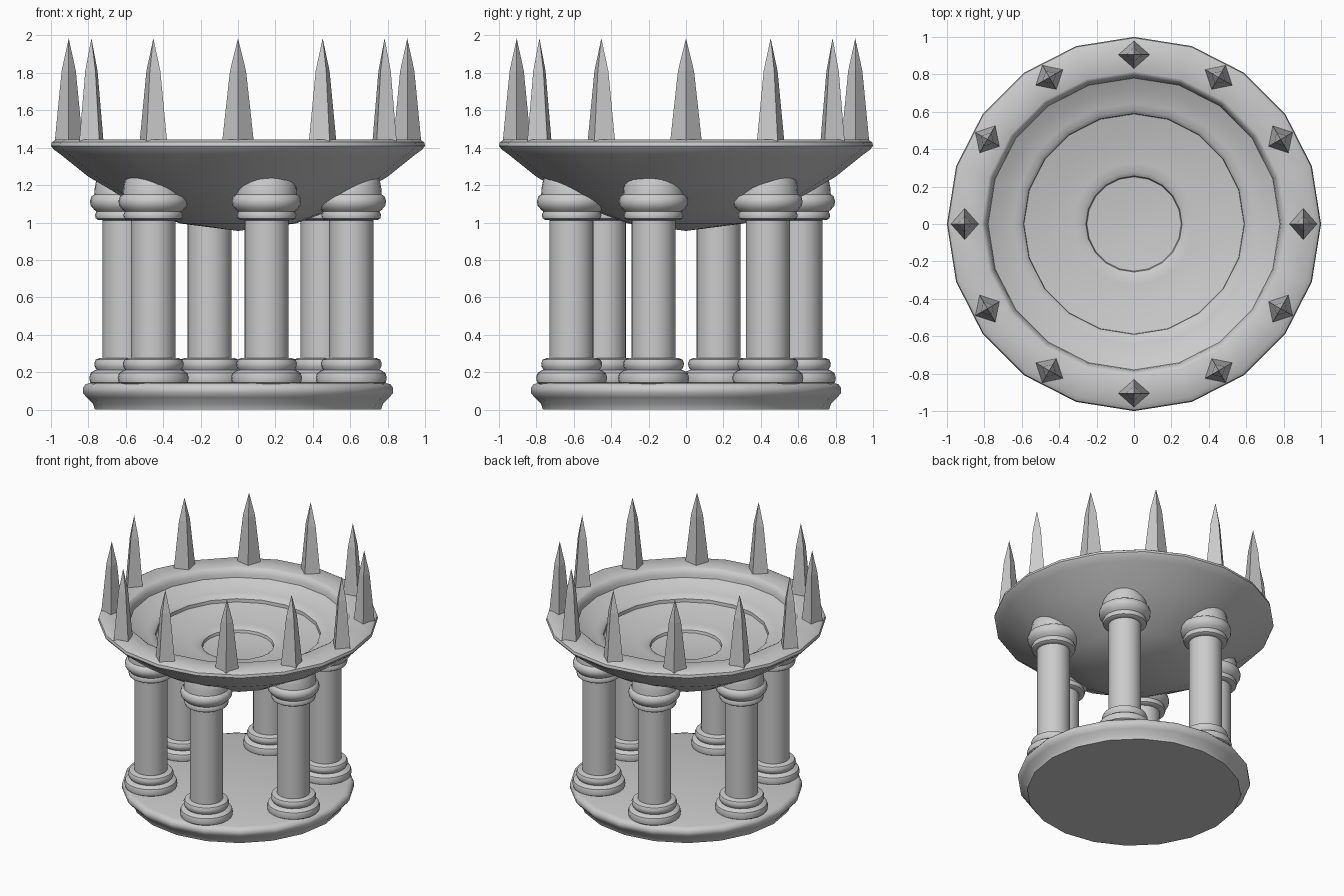
import bpy, bmesh, math

def lathe(name, profile, sides, loc=(0, 0, 0), rot=0.0, sx=1.0, sy=1.0, smooth=40):
    """Revolve (radius, z) points about z; zero radius makes a pole."""
    bm = bmesh.new()
    rings = []
    for r, z in profile:
        if r == 0:
            rings.append([bm.verts.new((0, 0, z))] * sides)
        else:
            rings.append([bm.verts.new((r * sx * math.cos(math.tau * i / sides),
                                        r * sy * math.sin(math.tau * i / sides), z))
                          for i in range(sides)])
    for a, b in zip(rings, rings[1:]):
        for i in range(sides):
            j = (i + 1) % sides
            face = list(dict.fromkeys((a[i], a[j], b[j], b[i])))
            bm.faces.new(face)
    bmesh.ops.recalc_face_normals(bm, faces=bm.faces)
    me = bpy.data.meshes.new(name)
    bm.to_mesh(me)
    bm.free()
    if smooth:
        for p in me.polygons:
            p.use_smooth = True
        me.set_sharp_from_angle(angle=math.radians(smooth))
    ob = bpy.data.objects.new(name, me)
    ob.location = loc
    ob.rotation_euler.z = rot
    bpy.context.collection.objects.link(ob)
    return ob

# Round base slab
lathe("base", [(0, 0), (0.765, 0), (0.775, 0.03), (0.81, 0.065), (0.83, 0.09),
               (0.83, 0.115), (0.815, 0.135), (0.79, 0.142), (0, 0.142)], 20)

# Bowl: outer shell, rim, stepped inside
lathe("bowl", [(0, 0.955), (0.31, 0.995), (0.46, 1.05), (0.63, 1.145), (0.80, 1.245),
               (0.95, 1.365), (0.985, 1.39), (1.0, 1.41), (0.995, 1.43), (0.97, 1.445),
               (0.815, 1.445), (0.80, 1.437), (0.785, 1.405), (0.78, 1.375),
               (0.72, 1.345), (0.645, 1.32), (0.61, 1.315), (0.59, 1.295), (0.588, 1.27),
               (0.46, 1.24), (0.325, 1.222), (0.28, 1.22), (0.257, 1.205), (0.252, 1.185),
               (0.13, 1.172), (0, 1.168)], 20)

# Six columns with ringed feet and capitals
COLUMN = [(0, 0.13), (0.165, 0.13), (0.185, 0.145), (0.19, 0.17), (0.183, 0.195),
          (0.165, 0.207), (0.15, 0.212), (0.16, 0.228), (0.163, 0.248), (0.155, 0.267),
          (0.135, 0.275), (0.118, 0.276), (0.118, 1.012), (0.14, 1.013), (0.155, 1.022),
          (0.16, 1.04), (0.152, 1.058), (0.165, 1.07), (0.182, 1.09), (0.186, 1.115),
          (0.178, 1.14), (0.163, 1.15), (0.160, 1.19), (0.152, 1.23), (0.14, 1.27), (0, 1.27)]
R = 0.63
for k in range(6):
    a = math.radians(-16 + 60 * k)
    col = lathe(f"column_{k + 1}", COLUMN, 24, (R * math.cos(a), R * math.sin(a), 0), a)
    # slant the column top so it stays hidden inside the bowl wall
    for v in col.data.vertices:
        if v.co.z > 1.145:
            v.co.z = min(v.co.z, 1.27 + (R + v.co.x - 0.77) * 0.6)

# Twelve spikes around the rim
for k in range(12):
    a = math.tau * k / 12
    lathe(f"spike_{k + 1}", [(0, 1.42), (1, 1.42), (0.5, 1.81), (0, 1.985)], 4,
          (0.905 * math.cos(a), 0.905 * math.sin(a), 0), a, 0.076, 0.086, smooth=0)
